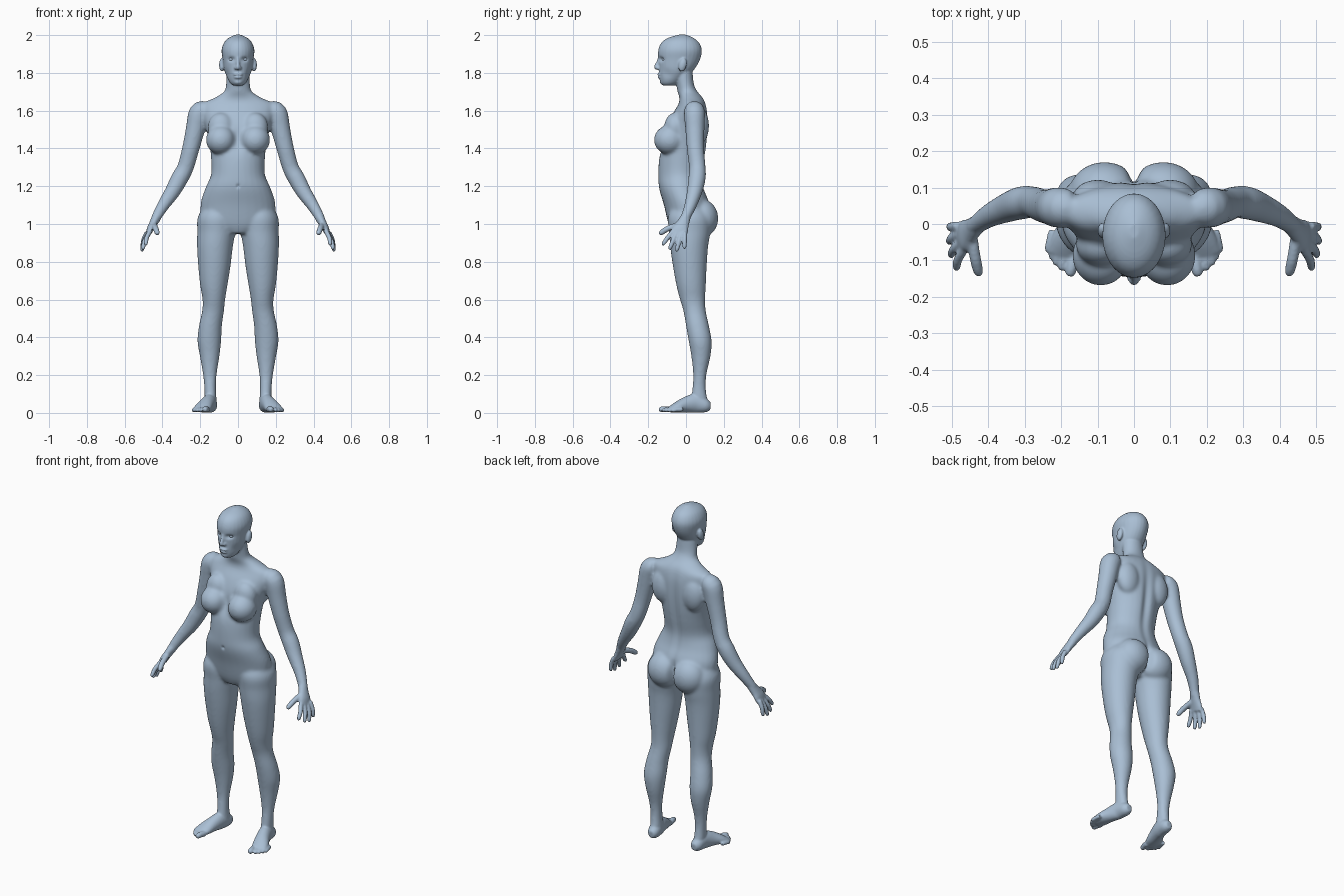
import bpy
import bmesh
import math
from mathutils import Vector, Matrix

cube = bpy.data.objects.get("Cube")
if cube:
    bpy.data.objects.remove(cube)

skin = bpy.data.materials.new("pale blue grey")
skin.use_nodes = True
skin.diffuse_color = (0.40, 0.52, 0.66, 1)
skin.node_tree.nodes["Principled BSDF"].inputs["Base Color"].default_value = skin.diffuse_color


def spline(rows, steps=4):
    """Catmull-Rom interpolation of equal-length rows of numbers."""
    rows = [Vector(r) for r in rows]
    padded = [rows[0]] + rows + [rows[-1]]
    result = []
    for a, b, c, d in zip(padded, padded[1:], padded[2:], padded[3:]):
        for k in range(steps):
            t = k / steps
            result.append(b + (c - a) * (t / 2)
                          + (a * 2 - b * 5 + c * 4 - d) * (t * t / 2)
                          + (b * 3 - a - c * 3 + d) * (t ** 3 / 2))
    return result + [rows[-1]]


def sweep(bm, rows, hint=(1, 0, 0), level=False, sides=28):
    """Skin elliptical rings (x, y, z, width radius, depth radius) along a path."""
    path = spline(rows)
    rings = []
    for i, p in enumerate(path):
        ahead = path[min(i + 1, len(path) - 1)]
        behind = path[max(i - 1, 0)]
        tangent = Vector((0, 0, 1)) if level else Vector((ahead - behind)[:3]).normalized()
        side = Vector(hint)
        side = (side - tangent * side.dot(tangent)).normalized()
        other = tangent.cross(side)
        ring = []
        for k in range(sides):
            angle = math.tau * k / sides
            offset = side * (p[3] * math.cos(angle)) + other * (p[4] * math.sin(angle))
            ring.append(bm.verts.new(Vector(p[:3]) + offset))
        rings.append(ring)
    for low, high in zip(rings, rings[1:]):
        for k in range(sides):
            n = (k + 1) % sides
            bm.faces.new((low[k], low[n], high[n], high[k]))
    bm.faces.new(rings[0][::-1])
    bm.faces.new(rings[-1])


def loft(bm, rows):
    """Level rings given as height, centre x, half width, front y, back y."""
    sweep(bm, [(x, (f + b) / 2, z, w, (b - f) / 2) for z, x, w, f, b in rows], level=True)


def ball(bm, centre, radii, tilt=0):
    matrix = (Matrix.Translation(centre) @ Matrix.Rotation(tilt, 4, 'X')
              @ Matrix.Diagonal((*radii, 1)))
    bmesh.ops.create_uvsphere(bm, u_segments=24, v_segments=16, radius=1, matrix=matrix)


def digit(bm, base, tip, radius, bend):
    """A finger or toe with a slight bend and a rounded tip."""
    base, tip = Vector(base), Vector(tip)
    rows = [(0, 1), (0.5, 1), (0.85, 0.9), (1, 0.55)]
    path = []
    for t, r in rows:
        p = base.lerp(tip, t) + Vector(bend) * math.sin(math.pi * t)
        path.append((*p, radius * r, radius * r))
    sweep(bm, path, hint=(0.6, 0.7, 0.1), sides=14)


def mirror(bm):
    copy = bmesh.ops.duplicate(bm, geom=bm.verts[:] + bm.edges[:] + bm.faces[:])["geom"]
    for item in copy:
        if isinstance(item, bmesh.types.BMVert):
            item.co.x = -item.co.x
    bmesh.ops.reverse_faces(bm, faces=[f for f in copy if isinstance(f, bmesh.types.BMFace)])


def make_object(name, bm):
    bmesh.ops.recalc_face_normals(bm, faces=bm.faces[:])
    mesh = bpy.data.meshes.new(name)
    bm.to_mesh(mesh)
    bm.free()
    mesh.materials.append(skin)
    obj = bpy.data.objects.new(name, mesh)
    bpy.context.collection.objects.link(obj)
    return obj


def fuse(bm, voxel, rounds):
    """Blend overlapping volumes into one smooth surface."""
    obj = make_object("blend", bm)
    remesh = obj.modifiers.new("fuse", 'REMESH')
    remesh.mode = 'VOXEL'
    remesh.voxel_size = voxel
    smooth = obj.modifiers.new("soften", 'SMOOTH')
    smooth.factor = 0.5
    smooth.iterations = rounds
    evaluated = obj.evaluated_get(bpy.context.evaluated_depsgraph_get())
    result = bmesh.new()
    result.from_mesh(evaluated.to_mesh())
    bpy.data.objects.remove(obj)
    return result


body = bmesh.new()
# Legs
loft(body, [(1.12, .10, .06, -.06, .08), (1.04, .112, .10, -.095, .13),
            (.96, .115, .101, -.09, .13), (.88, .122, .095, -.084, .117),
            (.78, .125, .086, -.07, .11), (.68, .128, .073, -.052, .105),
            (.6, .128, .06, -.032, .102), (.54, .132, .058, -.014, .105),
            (.46, .146, .061, 0, .122), (.38, .152, .063, .014, .136),
            (.3, .15, .052, .028, .13), (.2, .149, .036, .038, .108),
            (.12, .147, .031, .032, .106), (.05, .144, .033, .02, .12)])
# Arms
arm = [(.17, .045, 1.6, .05), (.205, .045, 1.588, .056), (.226, .047, 1.5, .051),
       (.25, .05, 1.4, .046), (.278, .06, 1.3, .044), (.31, .058, 1.24, .046),
       (.348, .045, 1.17, .041), (.395, .024, 1.1, .033), (.43, 0, 1.04, .027),
       (.442, -.012, 1.01, .026)]
sweep(body, [(*p, p[3]) for p in arm])
# Breasts, buttocks and shoulder blades
ball(body, (.091, -.087, 1.445), (.079, .083, .078))
ball(body, (.09, -.058, 1.51), (.07, .058, .08))
ball(body, (.081, .085, 1.03), (.098, .086, .10))
ball(body, (.1, .07, 1.52), (.07, .052, .1))
mirror(body)
# Trunk and neck
loft(body, [(.95, 0, .08, -.07, .06), (1, 0, .18, -.093, .1), (1.1, 0, .199, -.117, .125),
            (1.19, 0, .173, -.143, .095), (1.26, 0, .143, -.147, .086),
            (1.35, 0, .143, -.142, .102), (1.42, 0, .151, -.125, .112),
            (1.5, 0, .168, -.105, .117), (1.58, 0, .19, -.072, .115),
            (1.635, 0, .19, -.04, .105), (1.668, 0, .125, -.035, .09),
            (1.7, 0, .075, -.045, .062), (1.74, 0, .064, -.052, .042),
            (1.82, 0, .06, -.07, .035)])
body = fuse(body, .0075, 11)

details = bmesh.new()
# Feet and toes
sweep(details, [(.142, .13, .035, .018, .02), (.143, .105, .038, .033, .036),
                (.15, .05, .05, .036, .05), (.165, 0, .043, .039, .042),
                (.184, -.05, .029, .045, .028), (.197, -.088, .017, .042, .014)])
toes = [(.177, -.143, .016), (.201, -.127, .012), (.216, -.113, .012),
        (.228, -.096, .011), (.238, -.077, .011)]
for x, y, r in toes:
    digit(details, (x - .014, y + .06, .018), (x, y, r), r, (0, 0, .003))
# Hands, fingers and thumbs
sweep(details, [(.432, -.002, 1.035, .027, .024), (.45, -.018, 1.0, .034, .021),
                (.465, -.03, .972, .043, .018), (.476, -.038, .945, .042, .013)],
      hint=(0, 1, 0))
fingers = [((.466, -.068, .962), (.488, -.125, .888)), ((.474, -.05, .952), (.503, -.088, .864)),
           ((.48, -.027, .948), (.508, -.05, .854)), ((.483, -.006, .955), (.506, -.008, .868))]
for base, tip in fingers:
    digit(details, base, tip, .0125, (.006, 0, .003))
digit(details, (.447, -.025, 1.0), (.425, -.14, .945), .0155, (0, -.012, .004))
# Ears and nostrils
ball(details, (.086, -.018, 1.842), (.014, .021, .036), -.25)
ball(details, (.012, -.146, 1.826), (.009, .013, .008))
mirror(details)
# Head
loft(details, [(1.733, 0, .025, -.122, -.06), (1.748, 0, .043, -.135, -.03),
               (1.785, 0, .063, -.142, .012), (1.82, 0, .074, -.143, .045),
               (1.87, 0, .081, -.146, .074), (1.92, 0, .087, -.147, .084),
               (1.96, 0, .074, -.13, .069), (1.985, 0, .05, -.095, .04),
               (2.002, 0, .014, -.04, 0)])
# Nose, lips and chin
sweep(details, [(0, -.138, 1.885, .008, .01), (0, -.148, 1.855, .009, .01),
                (0, -.157, 1.832, .012, .012), (0, -.15, 1.818, .009, .008)])
ball(details, (0, -.141, 1.791), (.025, .012, .008))
ball(details, (0, -.139, 1.777), (.021, .012, .008))
ball(details, (0, -.127, 1.753), (.022, .012, .014))

# Join everything and blend the joints
scratch = bpy.data.meshes.new("scratch")
details.to_mesh(scratch)
details.free()
body.from_mesh(scratch)
bpy.data.meshes.remove(scratch)
body = fuse(body, .0055, 3)

# Soft hollows: centre, spread, push
hollows = [((.035, -.135, 1.872), (.017, .04, .011), (0, .014, 0)),
           ((0, -.15, 1.784), (.022, .03, .004), (0, .005, 0)),
           ((.058, -.1, 1.795), (.02, .04, .025), (-.004, .003, 0)),
           ((0, .11, 1.38), (.024, .06, .2), (0, -.014, 0)),
           ((0, .14, 1.02), (.016, .09, .08), (0, -.022, 0)),
           ((0, -.145, 1.2), (.008, .03, .01), (0, .008, 0)),
           ((0, -.12, 1.45), (.022, .06, .06), (0, .012, 0))]
for v in body.verts:
    for centre, spread, push in hollows:
        d = [(abs(v.co.x) - centre[0]) / spread[0], (v.co.y - centre[1]) / spread[1],
             (v.co.z - centre[2]) / spread[2]]
        far = sum(n * n for n in d)
        if far < 9:
            shift = Vector(push) * math.exp(-far)
            shift.x *= math.copysign(1, v.co.x)
            v.co += shift
    v.co.z = max(v.co.z, 0)
for f in body.faces:
    f.smooth = True
make_object("body", body)

# Eyes
eyes = bmesh.new()
ball(eyes, (.035, -.114, 1.872), (.014, .0125, .011))
mirror(eyes)
for f in eyes.faces:
    f.smooth = True
make_object("eyes", eyes)
